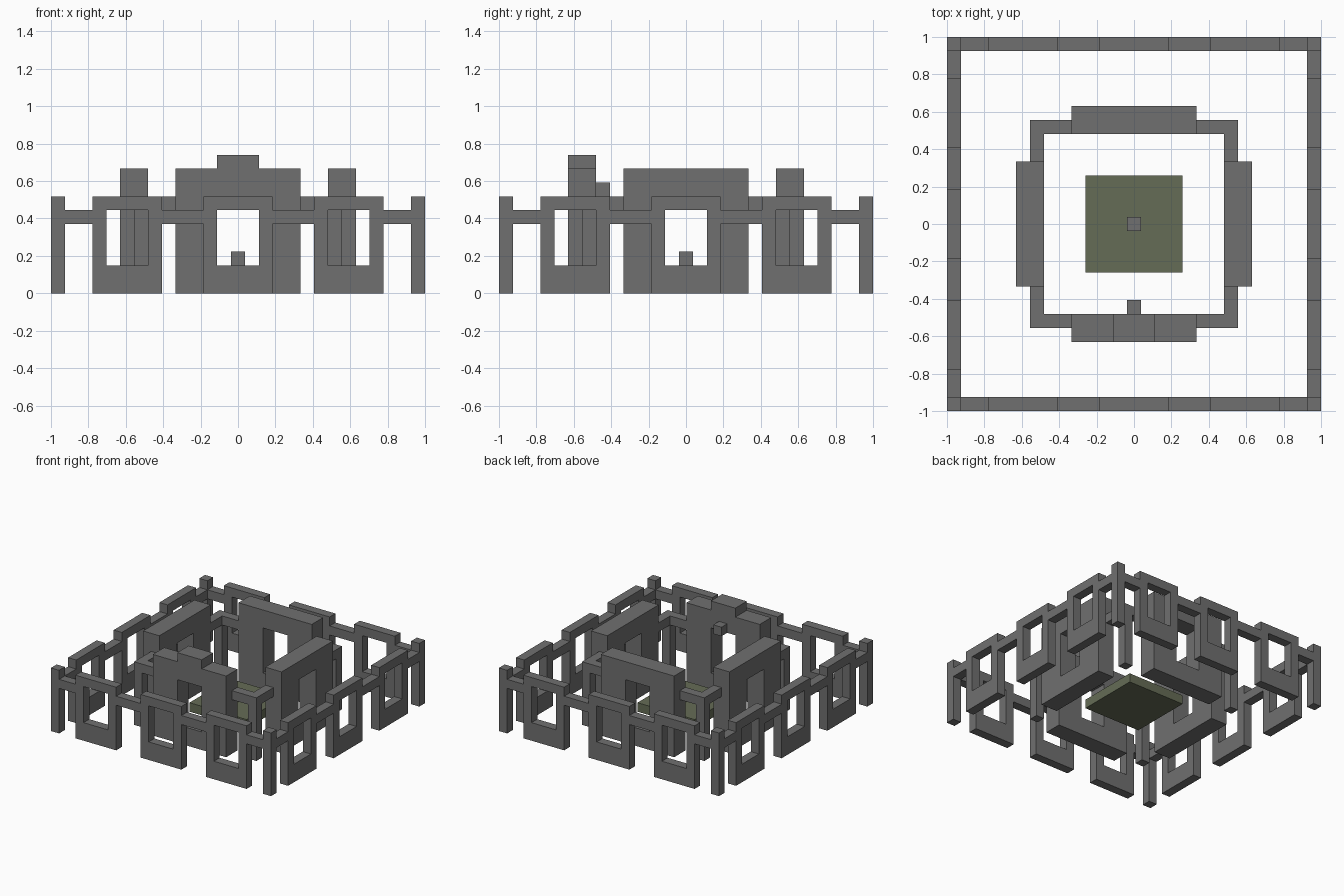
import bpy
import bmesh
from math import pi
from mathutils import Matrix, Vector

U = 2 / 27  # one block of the building grid

if "Cube" in bpy.data.objects:
    bpy.data.objects.remove(bpy.data.objects["Cube"], do_unlink=True)


def make_material(name, colour):
    mat = bpy.data.materials.new(name)
    mat.use_nodes = True
    mat.diffuse_color = (*colour, 1)
    bsdf = mat.node_tree.nodes["Principled BSDF"]
    bsdf.inputs["Base Color"].default_value = (*colour, 1)
    bsdf.inputs["Roughness"].default_value = 0.9
    return mat


stone = make_material("grey stone", (0.16, 0.16, 0.16))
moss = make_material("moss green", (0.13, 0.15, 0.092))


def finish(name, bm, mat, turn):
    """Scale from blocks to units, turn about z and link the object."""
    bm.transform(Matrix.Rotation(turn * pi / 2, 4, "Z") @ Matrix.Scale(U, 4))
    bmesh.ops.recalc_face_normals(bm, faces=bm.faces)
    mesh = bpy.data.meshes.new(name)
    bm.to_mesh(mesh)
    bm.free()
    mesh.materials.append(mat)
    obj = bpy.data.objects.new(name, mesh)
    bpy.context.collection.objects.link(obj)


def box(name, x, y, z, mat=stone, turn=0):
    """Box from (low, high) ranges in blocks."""
    bm = bmesh.new()
    bmesh.ops.create_cube(bm, size=1)
    for v in bm.verts:
        v.co = Vector(r[0] if c < 0 else r[1] for c, r in zip(v.co, (x, y, z)))
    finish(name, bm, mat, turn)


def window_wall(name, x, y, z, hole_x, hole_z, turn=0):
    """Wall facing -y with a rectangular opening right through it."""
    bm = bmesh.new()

    def loop(xs, zs, depth):
        corners = ((0, 0), (1, 0), (1, 1), (0, 1))
        return [bm.verts.new((xs[i], depth, zs[j])) for i, j in corners]

    rings = [loop(x, z, y[0]), loop(x, z, y[1]),
             loop(hole_x, hole_z, y[1]), loop(hole_x, hole_z, y[0])]
    for k, ring in enumerate(rings):
        following = rings[(k + 1) % 4]
        for i in range(4):
            j = (i + 1) % 4
            bm.faces.new((ring[i], ring[j], following[j], following[i]))
    finish(name, bm, stone, turn)


outer = (-13.5, -12.5)
ring = (-7.5, -6.5)
sides = ("front", "left", "back", "right")

for turn, side in enumerate(sides):
    # Outer fence: corner post, three window frames and the rails between
    box(f"{side}_fence_corner_post", outer, outer, (0, 7), turn=turn)
    for n, cx in enumerate((-8, 0, 8), 1):
        window_wall(f"{side}_fence_frame_{n}", (cx - 2.5, cx + 2.5), outer,
                    (0, 7), (cx - 1.5, cx + 1.5), (2, 6), turn)
    rails = ((-12.5, -10.5), (-5.5, -2.5), (2.5, 5.5), (10.5, 12.5))
    for n, span in enumerate(rails, 1):
        box(f"{side}_fence_rail_{n}", span, outer, (5, 6), turn=turn)

    # Inner court: thick gate wall, corner post and linking beams
    window_wall(f"{side}_gate_wall", (-4.5, 4.5), (-8.5, -6.5), (0, 9),
                (-1.5, 1.5), (2, 7), turn)
    box(f"{side}_court_corner_post", ring, ring, (0, 7), turn=turn)
    for n, span in enumerate(((-6.5, -4.5), (4.5, 6.5)), 1):
        box(f"{side}_court_beam_{n}", span, ring, (6, 7), turn=turn)

# Crest and small inner bracket on the front gate
box("front_gate_crest", (-1.5, 1.5), (-8.5, -6.5), (9, 10))
box("front_gate_bracket", (-0.5, 0.5), (-6.5, -5.5), (7, 8))

# Raised central platform and its marker block
box("central_platform", (-3.5, 3.5), (-3.5, 3.5), (1, 2), moss)
box("platform_marker", (-0.5, 0.5), (-0.5, 0.5), (2, 3))
